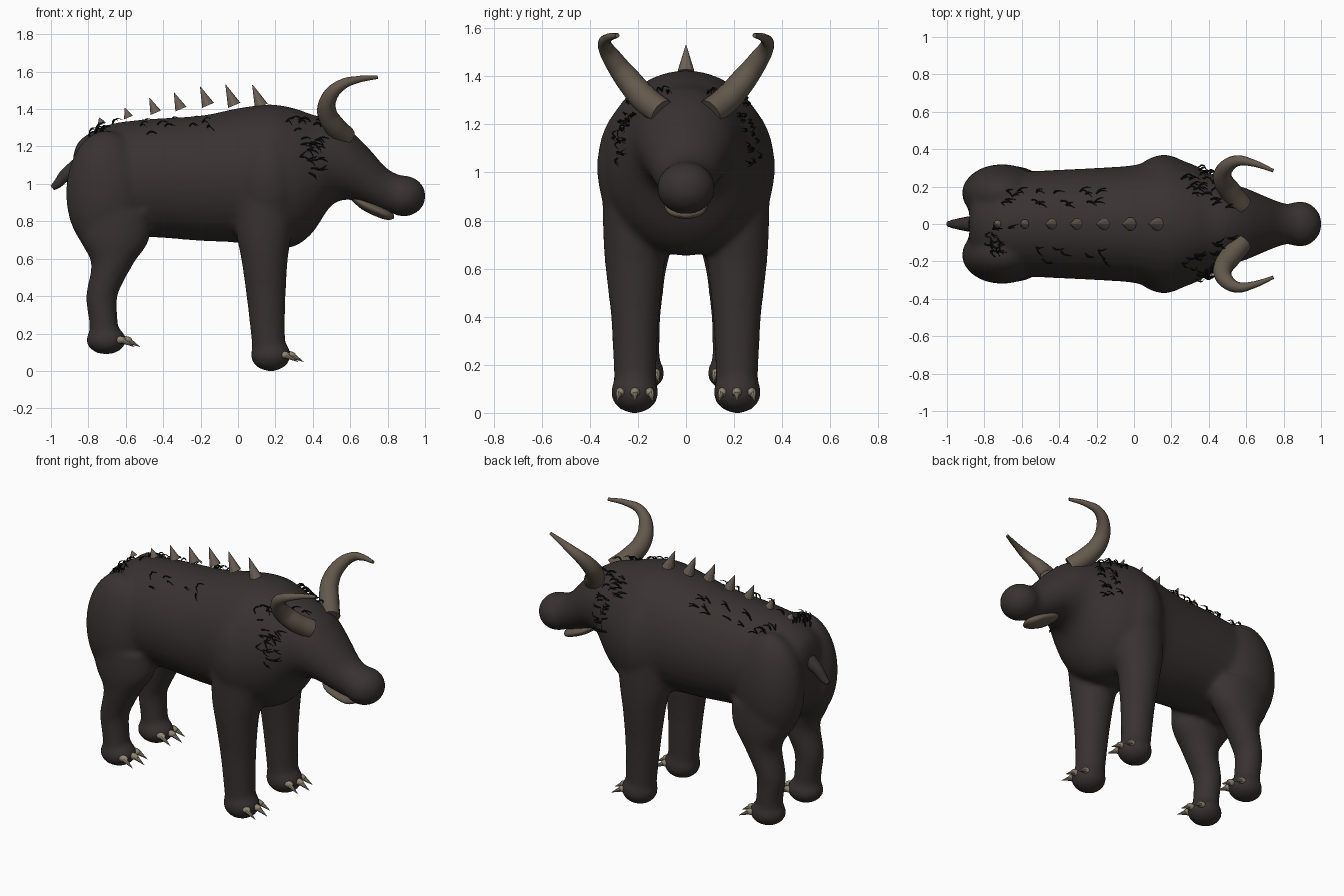
import bpy, bmesh, math, random
from mathutils import Vector, Matrix

random.seed(4)
if "Cube" in bpy.data.objects:
    bpy.data.objects.remove(bpy.data.objects["Cube"])


def material(name, rgb):
    m = bpy.data.materials.new(name)
    m.use_nodes = True
    m.diffuse_color = (*rgb, 1)
    bsdf = m.node_tree.nodes["Principled BSDF"]
    bsdf.inputs["Base Color"].default_value = (*rgb, 1)
    bsdf.inputs["Roughness"].default_value = 0.8
    return m


HIDE = material("dark brown hide", (0.040, 0.032, 0.031))
HORN = material("horn brown", (0.125, 0.098, 0.074))
SPINE = material("spine brown", (0.15, 0.118, 0.096))
CLAW = material("pale claw", (0.27, 0.23, 0.17))
HAIR = material("black hair", (0.008, 0.008, 0.008))


def add_object(name, data, mat):
    ob = bpy.data.objects.new(name, data)
    bpy.context.scene.collection.objects.link(ob)
    data.materials.clear()
    data.materials.append(mat)
    return ob


def bake(ob):
    """Replace an object's curve or modifiers by the finished mesh."""
    dg = bpy.context.evaluated_depsgraph_get()
    mesh = bpy.data.meshes.new_from_object(ob.evaluated_get(dg))
    name, mat = ob.name, ob.data.materials[0]
    bpy.data.objects.remove(ob)
    new = add_object(name, mesh, mat)
    new.name = name
    return new


def spline_rows(rows, steps=4):
    """Catmull-Rom interpolation between section rows."""
    out = []
    for i in range(len(rows) - 1):
        p = [rows[max(i - 1, 0)], rows[i], rows[i + 1], rows[min(i + 2, len(rows) - 1)]]
        for k in range(steps):
            t = k / steps
            out.append([0.5 * (2 * b + (c - a) * t + (2 * a - 5 * b + 4 * c - d) * t * t
                               + (3 * b - a - 3 * c + d) * t ** 3) for a, b, c, d in zip(*p)])
    return out + [list(rows[-1])]


def loft(bm, rows, along_x, n=32):
    """Skin elliptical rings: rows hold x, y, z and the two ring radii."""
    rings = []
    for x, y, z, a, b in spline_rows(rows):
        ring = []
        for k in range(n):
            c, s = math.cos(k * math.tau / n), math.sin(k * math.tau / n)
            ring.append(bm.verts.new((x, y + a * c, z + b * s) if along_x else (x + a * c, y + b * s, z)))
        rings.append(ring)
    for r, q in zip(rings, rings[1:]):
        for k in range(n):
            bm.faces.new((r[k], r[(k + 1) % n], q[(k + 1) % n], q[k]))
    bm.faces.new(rings[0][::-1])
    bm.faces.new(rings[-1])


def ellipsoid(bm, centre, radii):
    mat = Matrix.Translation(centre) @ Matrix.Diagonal((*radii, 1))
    bmesh.ops.create_uvsphere(bm, u_segments=32, v_segments=20, radius=1, matrix=mat)


def tube(name, paths, width, mat, sides=4, res=6):
    """Tapered tubes along smooth paths of (point, relative radius)."""
    cu = bpy.data.curves.new(name, "CURVE")
    cu.dimensions = "3D"
    cu.bevel_depth = width
    cu.bevel_resolution = sides
    cu.resolution_u = res
    cu.use_fill_caps = True
    for path in paths:
        sp = cu.splines.new("BEZIER")
        sp.bezier_points.add(len(path) - 1)
        for bp, (co, r) in zip(sp.bezier_points, path):
            bp.co, bp.radius = co, r
            bp.handle_left_type = bp.handle_right_type = "AUTO"
    return bake(add_object(name, cu, mat))


def cone(bm, base, tip, radius, sides=8):
    base, tip = Vector(base), Vector(tip)
    d = tip - base
    mat = Matrix.Translation((base + tip) / 2) @ d.to_track_quat("Z", "Y").to_matrix().to_4x4()
    bmesh.ops.create_cone(bm, cap_ends=True, segments=sides, radius1=radius,
                          radius2=radius * 0.04, depth=d.length, matrix=mat)


def finish(bm, name, mat):
    bmesh.ops.recalc_face_normals(bm, faces=bm.faces)
    mesh = bpy.data.meshes.new(name)
    bm.to_mesh(mesh)
    bm.free()
    return add_object(name, mesh, mat)


# Body, neck and head as one trunk: x, y, z, half width, half height
bm = bmesh.new()
loft(bm, [(-.88, 0, 1.04, .11, .12), (-.84, 0, 1.02, .20, .22), (-.7, 0, 1.0, .27, .315),
          (-.5, 0, 1.03, .285, .315), (-.2, 0, 1.03, .30, .335), (0, 0, 1.045, .315, .36),
          (.17, 0, 1.04, .355, .385), (.3, 0, 1.035, .325, .37), (.4, 0, 1.055, .275, .315),
          (.5, 0, 1.115, .225, .23), (.6, 0, 1.1, .192, .185), (.7, 0, 1.035, .15, .155),
          (.8, 0, .965, .112, .115), (.9, 0, .94, .10, .095)], True)
ellipsoid(bm, (.887, 0, .935), (.117, .122, .11))

for s in (-1, 1):
    # Shoulder and haunch
    ellipsoid(bm, (.16, s * .2, 1.02), (.17, .17, .28))
    ellipsoid(bm, (-.705, s * .165, .95), (.215, .155, .335))
    # Front leg and foot: x, y, z, radius in x, radius in y
    loft(bm, [(.15, s * .21, 1.0, .16, .14), (.14, s * .21, .75, .15, .135),
              (.142, s * .213, .6, .125, .122), (.15, s * .212, .4, .105, .1),
              (.16, s * .212, .2, .092, .09), (.17, s * .212, .07, .09, .085)], False)
    ellipsoid(bm, (.175, s * .213, .085), (.108, .1, .087))
    # Hind leg and foot
    loft(bm, [(-.67, s * .18, .85, .2, .13), (-.66, s * .185, .7, .185, .125),
              (-.67, s * .19, .58, .115, .105), (-.715, s * .19, .45, .09, .09),
              (-.73, s * .19, .38, .083, .083), (-.718, s * .19, .25, .077, .08),
              (-.712, s * .19, .15, .083, .08)], False)
    ellipsoid(bm, (-.705, s * .187, .165), (.108, .098, .077))

body = finish(bm, "body", HIDE)
rm = body.modifiers.new("blend", "REMESH")
rm.mode = "VOXEL"
rm.voxel_size = 0.016
rm.use_smooth_shade = True
sm = body.modifiers.new("soften", "SMOOTH")
sm.factor, sm.iterations = 0.5, 10
body = bake(body)

# Short tail
tube("tail", [[((-.86, 0, 1.09), 1.5), ((-.925, 0, 1.045), 1.1), ((-.965, 0, 1.0), .8),
               ((-.993, 0, .978), .5)]], 0.03, HIDE)

# Lower lip under the muzzle
bm = bmesh.new()
loft(bm, [(.6, 0, .93, .02, .01), (.66, 0, .895, .085, .03), (.74, 0, .86, .09, .035),
          (.8, 0, .835, .07, .028), (.835, 0, .825, .02, .01)], True)
lip = finish(bm, "lower_lip", HORN)
lip.data.shade_smooth()

# Horns
for s, side in ((1, "left"), (-1, "right")):
    tube(side + "_horn", [[((.575, s * .10, 1.25), 1.0), ((.515, s * .175, 1.31), 1.0),
                           ((.475, s * .24, 1.385), .9), ((.49, s * .30, 1.465), .72),
                           ((.555, s * .338, 1.53), .5), ((.64, s * .325, 1.558), .32),
                           ((.745, s * .285, 1.57), .16)]], 0.058, HORN, 4, 8)

# Row of back spines: x, z, height, shrinking toward the tail
bm = bmesh.new()
for x, z, h in ((.125, 1.415, .115), (-.02, 1.42, .11), (-.16, 1.42, .1), (-.305, 1.4, .088),
                (-.44, 1.38, .08), (-.585, 1.355, .052), (-.73, 1.325, .03)):
    cone(bm, (x, 0, z), (x - h * .42, 0, z + h), .016 + h * .18, 10)
finish(bm, "back_spines", SPINE)

# Claws, three per foot, each a thick root with a hooked tip
bm = bmesh.new()
for fx, fy, fz in ((.24, .212, .085), (-.635, .187, .165)):
    for s in (-1, 1):
        for k in (-1, 0, 1):
            root = Vector((fx - .03 * abs(k), s * fy + k * .052, fz + .005))
            bend = root + Vector((.062, k * .014, -.008))
            ellipsoid(bm, root.lerp(bend, .55), (.034, .02, .02))
            cone(bm, bend - Vector((.012, 0, 0)), bend + Vector((.05, k * .008, -.034)), .016)
finish(bm, "claws", CLAW)

# Hair tufts, rooted on the hide by casting rays onto it
strands = []


def tuft(origin, ray, lean):
    hit, p, n, _ = body.ray_cast(origin, ray)
    if not hit:
        return
    for _ in range(2):
        d = lean + Vector([random.uniform(-.5, .5) for _ in range(3)])
        d = (d - n * d.dot(n)).normalized() * random.uniform(.035, .065)
        strands.append([(p - n * .004, 1.0), (p + d * .45 + n * .022, 1.0), (p + d + n * .012, .25)])


for x0, x1, y0, y1, count in ((-.8, -.66, -.17, .06, 16), (-.72, -.5, .1, .19, 9),
                              (-.48, -.2, .1, .2, 8), (-.55, -.15, -.2, -.12, 7)):
    for _ in range(count):
        tuft(Vector((random.uniform(x0, x1), random.uniform(y0, y1), 2)), Vector((0, 0, -1)),
             Vector((.8, -.2, 0)))
for s in (-1, 1):
    for x0, x1, z0, z1, count in ((.25, .5, 1.28, 1.35, 14), (.33, .44, 1.03, 1.25, 17)):
        for _ in range(count):
            tuft(Vector((random.uniform(x0, x1), s, random.uniform(z0, z1))), Vector((0, -s, 0)),
                 Vector((.8, 0, -.1)))
tube("hair_tufts", strands, 0.0035, HAIR, 0, 3)
